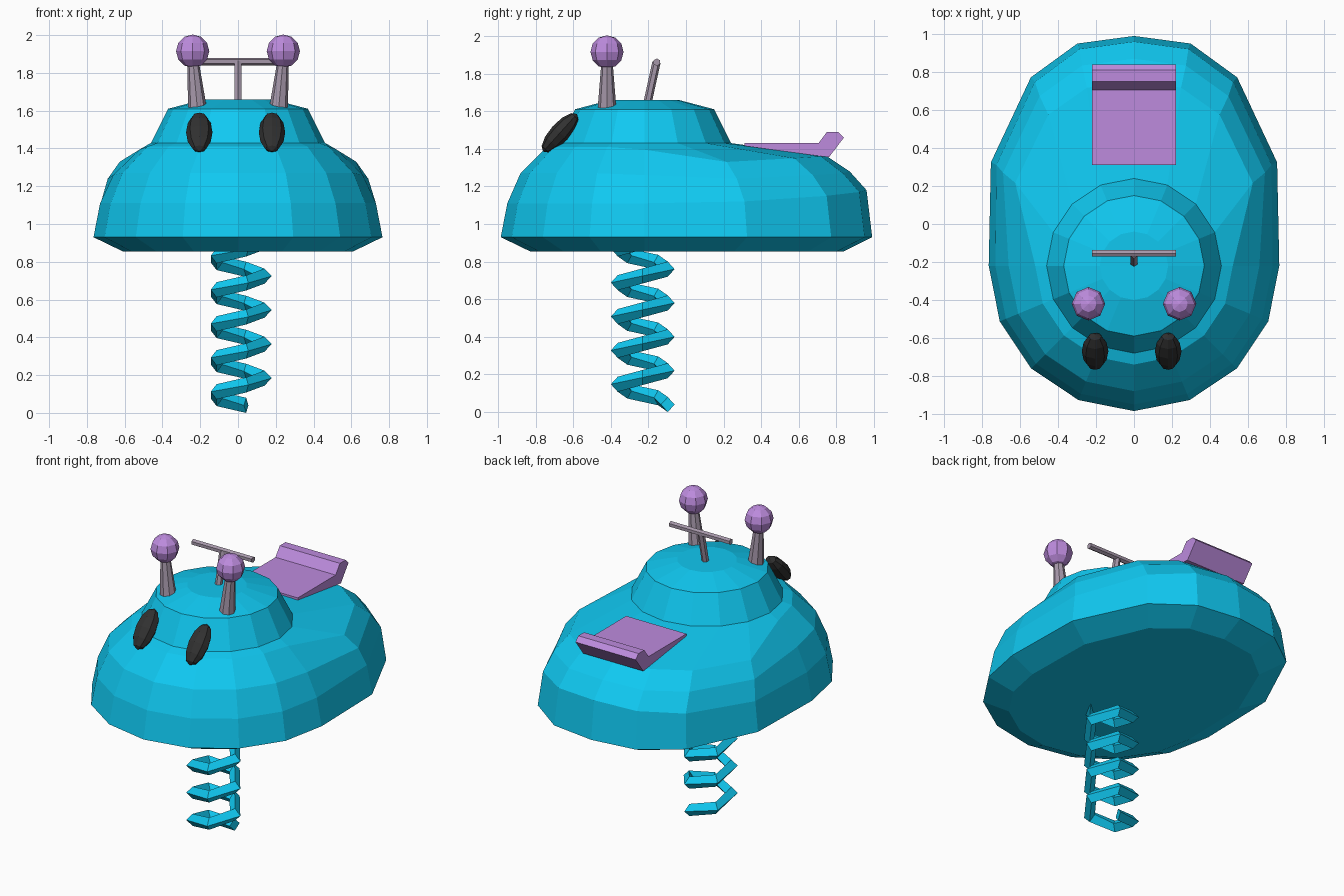
import bpy, bmesh
from math import sin, cos, pi, radians
from mathutils import Vector, Matrix

if "Cube" in bpy.data.objects:
    bpy.data.objects.remove(bpy.data.objects["Cube"])


def material(name, rgb):
    m = bpy.data.materials.new(name)
    m.diffuse_color = (*rgb, 1)
    m.use_nodes = True
    m.node_tree.nodes["Principled BSDF"].inputs["Base Color"].default_value = m.diffuse_color
    return m


BLUE = material("blue", (0.005, 0.58, 0.88))
LILAC = material("lilac", (0.51, 0.26, 0.73))
BLACK = material("black", (0.03, 0.03, 0.03))
GREY = material("mauve_grey", (0.38, 0.31, 0.40))
CY = -0.22  # centre of the head and spring in y


def finish(name, bm, mat):
    bmesh.ops.recalc_face_normals(bm, faces=bm.faces)
    me = bpy.data.meshes.new(name)
    bm.to_mesh(me)
    bm.free()
    me.materials.append(mat)
    ob = bpy.data.objects.new(name, me)
    bpy.context.collection.objects.link(ob)
    return ob


def loft(name, rings, mat):
    """Skin closed rings of points and cap both ends."""
    bm = bmesh.new()
    rows = [[bm.verts.new(p) for p in r] for r in rings]
    n = len(rows[0])
    for a, b in zip(rows, rows[1:]):
        for i in range(n):
            j = (i + 1) % n
            bm.faces.new((a[i], a[j], b[j], b[i]))
    bm.faces.new(rows[0][::-1])
    bm.faces.new(rows[-1])
    return finish(name, bm, mat)


def rod(name, p, q, r1, r2, mat, sides=6):
    p, q = Vector(p), Vector(q)
    d = q - p
    bm = bmesh.new()
    mx = Matrix.Translation((p + q) / 2) @ d.to_track_quat('Z', 'Y').to_matrix().to_4x4()
    bmesh.ops.create_cone(bm, cap_ends=True, segments=sides, radius1=r1,
                          radius2=r2, depth=d.length, matrix=mx)
    return finish(name, bm, mat)


def ball(name, loc, scale, tilt, mat, seg=8, rings=6):
    bm = bmesh.new()
    mx = Matrix.LocRotScale(Vector(loc), Matrix.Rotation(tilt, 3, 'X'), Vector(scale))
    bmesh.ops.create_uvsphere(bm, u_segments=seg, v_segments=rings, radius=1, matrix=mx)
    return finish(name, bm, mat)


# body: round at the front, stretched at the back into a seat deck
BACK = [(1, 0), (0.985, 0.45), (0.71, 0.82), (0.39, 0.967), (0, 1)]


def shell_ring(r, zf, bx, by, zs):
    """Front radius and height, back half-width and length, heights side to rear."""
    half = [(r * cos(-pi / 2 + i * pi / 8), CY + r * sin(-pi / 2 + i * pi / 8), zf)
            for i in range(4)]
    half.append((r, CY, zs[0]))
    half += [(bx * x, CY + by * y, z) for (x, y), z in zip(BACK[1:], zs[1:])]
    return half + [(-x, y, z) for x, y, z in half[-2:0:-1]]


def round_ring(r, z):
    return [(r * cos(-pi / 2 + i * pi / 8), CY + r * sin(-pi / 2 + i * pi / 8), z)
            for i in range(16)]


loft("body", [
    shell_ring(0.61, 0.855, 0.61, 1.06, [0.855] * 5),
    shell_ring(0.765, 0.93, 0.765, 1.21, [0.93] * 5),
    shell_ring(0.73, 1.11, 0.735, 1.18, [1.11, 1.12, 1.15, 1.17, 1.18]),
    shell_ring(0.66, 1.27, 0.70, 1.09, [1.26, 1.24, 1.26, 1.27, 1.28]),
    shell_ring(0.52, 1.41, 0.635, 0.97, [1.395, 1.33, 1.35, 1.36, 1.36]),
    round_ring(0.46, 1.43),
    round_ring(0.37, 1.61),
    round_ring(0.18, 1.66),
], BLUE)

# spring: five-sided coil with a diamond section
coil = []
for i in range(25):
    a, z = radians(72 * (i + 1)), 0.04 + 0.036 * i
    coil.append([((0.14 + u) * cos(a), -0.23 + (0.14 + u) * sin(a), z + v)
                 for u, v in ((0.038, 0), (0, 0.04), (-0.038, 0), (0, -0.04))])
loft("spring", coil, BLUE)

# seat: side profile with a raised back lip, extruded across
profile = [(0.31, 1.415), (0.31, 1.43), (0.705, 1.43), (0.75, 1.49),
           (0.81, 1.49), (0.84, 1.46), (0.76, 1.355)]
loft("seat", [[(x, y, z) for y, z in profile] for x in (-0.22, 0.22)], LILAC)

# antennae and eyes
for side, s, eye_x in (("left", -1, -0.205), ("right", 1, 0.18)):
    rod(side + "_antenna_stalk", (s * 0.215, -0.42, 1.61), (s * 0.238, -0.42, 1.86),
        0.05, 0.03, GREY, 8)
    ball(side + "_antenna_ball", (s * 0.24, -0.42, 1.915), (0.088,) * 3, 0, LILAC)
    ball(side + "_eye", (eye_x, -0.67, 1.485), (0.07, 0.052, 0.135), radians(-42), BLACK)

# handlebar
rod("handle_stem", (0, -0.21, 1.62), (0, -0.157, 1.86), 0.022, 0.022, GREY)
rod("handle_bar", (-0.22, -0.155, 1.86), (0.22, -0.155, 1.86), 0.02, 0.02, GREY)
